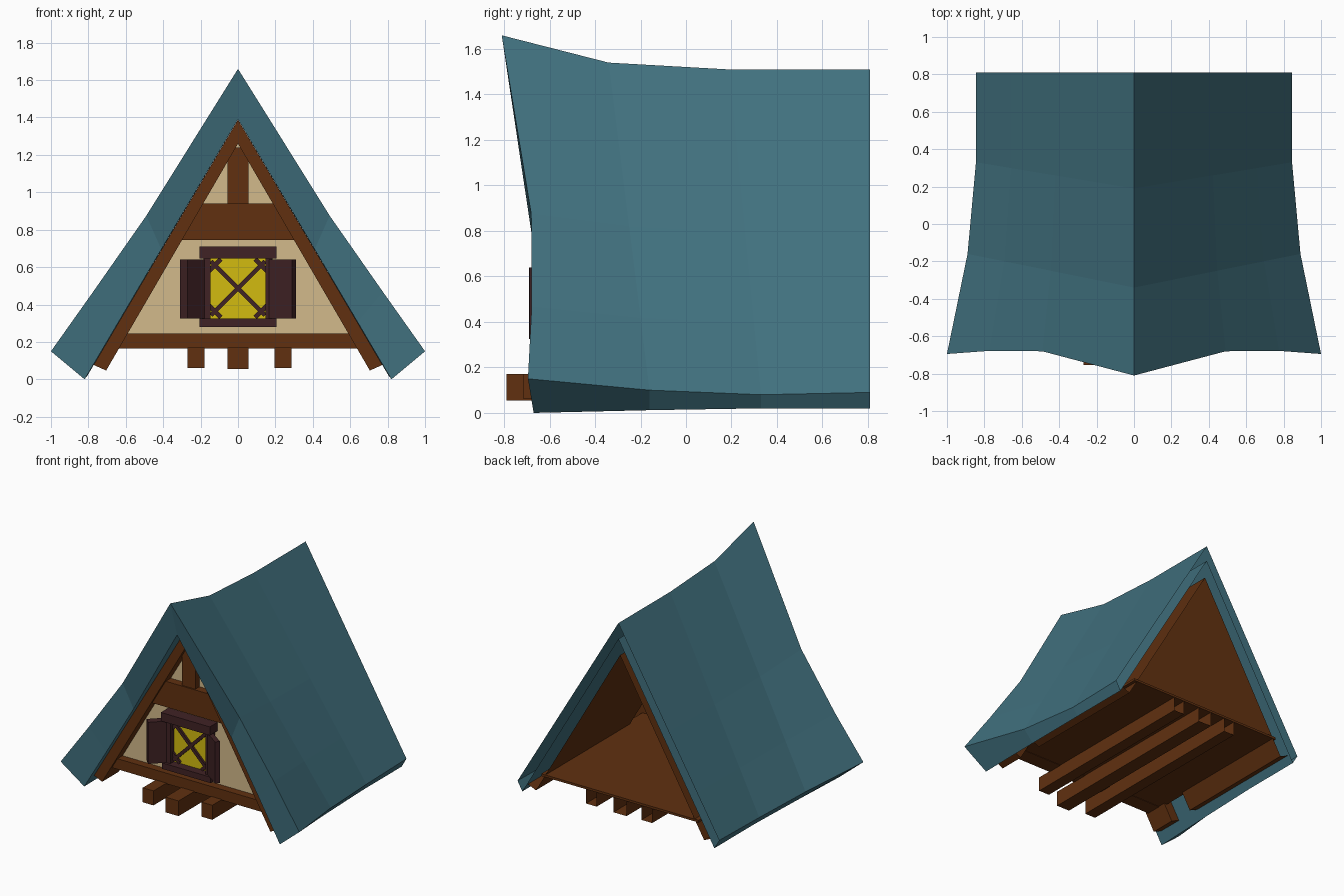
import bpy, bmesh, math
from mathutils import Vector

if "Cube" in bpy.data.objects:
    bpy.data.objects.remove(bpy.data.objects["Cube"])


def material(name, rgb):
    m = bpy.data.materials.new(name)
    m.diffuse_color = (*rgb, 1)
    m.use_nodes = True
    m.node_tree.nodes["Principled BSDF"].inputs["Base Color"].default_value = m.diffuse_color
    return m


TEAL = material("teal roof", (0.053, 0.165, 0.212))
WOOD = material("brown wood", (0.119, 0.030, 0.005))
PLASTER = material("cream plaster", (0.65, 0.49, 0.258))
GLASS = material("yellow glass", (0.65, 0.50, 0.005))
TRIM = material("dark trim", (0.051, 0.016, 0.018))


def finish(name, bm, mat, mirror=False):
    bmesh.ops.recalc_face_normals(bm, faces=bm.faces)
    me = bpy.data.meshes.new(name)
    bm.to_mesh(me)
    bm.free()
    me.materials.append(mat)
    ob = bpy.data.objects.new(name, me)
    bpy.context.collection.objects.link(ob)
    if mirror:
        ob.modifiers.new("mirror", 'MIRROR').use_clip = True
    return ob


def prism(name, pts, y0, y1, mat, mirror=False, back=True, skip=()):
    """Extrude an (x, z) outline from y0 to y1; skip lists open sides."""
    bm = bmesh.new()
    f = [bm.verts.new((x, y0, z)) for x, z in pts]
    b = [bm.verts.new((x, y1, z)) for x, z in pts]
    n = len(pts)
    bm.faces.new(f)
    if back:
        bm.faces.new(b[::-1])
    for i in range(n):
        if i not in skip:
            j = (i + 1) % n
            bm.faces.new((f[j], f[i], b[i], b[j]))
    return finish(name, bm, mat, mirror)


def rect(x0, x1, z0, z1):
    return [(x0, z0), (x1, z0), (x1, z1), (x0, z1)]


# Curved roof: rows run front to back, columns run ridge to eave
ridge = [(0, -.81, 1.66), (0, -.34, 1.54), (0, .19, 1.51), (0, .81, 1.51)]
eave = [(1, -.695, .15), (.89, -.16, .10), (.845, .33, .08), (.845, .81, .09)]
in_ridge = [(0, -.73, 1.39), (0, -.34, 1.39), (0, .19, 1.39), (0, .81, 1.39)]
in_eave = [(.82, -.67, 0), (.812, -.16, .012), (.805, .33, .02), (.805, .81, .02)]
cols = (0, .5, .78, 1)


def grid(bm, top, low, sag):
    rows = []
    for i, (a, b) in enumerate(zip(top, low)):
        row = [Vector(a).lerp(Vector(b), t) for t in cols]
        if i == 0:
            for c, off in zip((1, 2), sag):
                row[c] += Vector(off)
        rows.append([bm.verts.new(v) for v in row])
    for r, s in zip(rows, rows[1:]):
        for k in range(3):
            bm.faces.new((r[k], r[k + 1], s[k + 1], s[k]))
    return rows


bm = bmesh.new()
outer = grid(bm, ridge, eave, [(-.01, .072, -.03), (-.005, .042, -.015)])
inner = grid(bm, in_ridge, in_eave, [(0, .035, 0), (0, .018, 0)])
for k in range(3):
    bm.faces.new((outer[0][k], inner[0][k], inner[0][k + 1], outer[0][k + 1]))
for i in range(3):
    bm.faces.new((outer[i][3], inner[i][3], inner[i + 1][3], outer[i + 1][3]))
finish("roof", bm, TEAL, True)

# Front rafters and the inner slope panels share one outline
rafter = [(0, 1.26), (.705, .047), (.772, .077), (0, 1.388)]
prism("front_rafters", rafter, -.62, -.42, WOOD, True, skip=(3,))
prism("slope_panels", rafter, -.22, .79, WOOD, True, back=False, skip=(2, 3))


# Gable timbers
def cross(z0, z1):
    a, b = (1.30 - z0) / 1.7, (1.30 - z1) / 1.7
    return [(-a, z0), (a, z0), (b, z1), (-b, z1)]


prism("collar_beam", cross(.745, .94), -.60, -.48, WOOD)
prism("sill_beam", cross(.165, .245), -.60, -.48, WOOD)
prism("king_post", rect(-.055, .055, .93, 1.24), -.59, -.48, WOOD)

# Plaster gable wall
prism("gable_wall", [(-.66, .2), (.66, .2), (0, 1.32)], -.54, -.50, PLASTER)

# Floor and the joists under it
prism("floor", rect(-.66, .66, .168, .185), -.54, .79, WOOD)
for name, x, w, y, z in (("left", -.225, .09, -.755, .06),
                         ("middle", 0, .11, -.79, .055),
                         ("right", .24, .09, -.715, .06)):
    prism(name + "_joist", rect(x - w / 2, x + w / 2, z, .17), y, .79, WOOD, back=False)

# Window pane with trim
prism("window_pane", rect(-.16, .16, .31, .66), -.556, -.548, GLASS)
prism("window_header", rect(-.205, .205, .645, .71), -.63, -.53, TRIM)
prism("window_sill", rect(-.205, .205, .28, .325), -.62, -.53, TRIM)
for s, side in ((-1, "left"), (1, "right")):
    xs = sorted((s * .147, s * .185))
    prism(side + "_jamb", rect(*xs, .32, .65), -.60, -.53, TRIM)

# Diamond lattice: centre diagonals and short corner strips
cx, cz, w = 0, .487, .012
for s in (-1, 1):
    for off, half in ((0, .205), (.175, .045), (-.175, .045)):
        u = Vector((math.sqrt(.5), s * math.sqrt(.5)))
        v = Vector((-u.y, u.x))
        c = Vector((cx, cz)) + v * off
        pts = [c - u * half - v * w, c + u * half - v * w,
               c + u * half + v * w, c - u * half + v * w]
        prism("lattice_strip", [tuple(p) for p in pts], -.572, -.552, TRIM)


# Open shutters: hinge point, tip point and thickness seen from above
def shutter(name, hinge, tip, thick):
    h, t = Vector(hinge), Vector(tip)
    d = (t - h).normalized()
    n = Vector((-d.y, d.x))
    if n.y < 0:
        n = -n
    bm = bmesh.new()
    base = bm.faces.new([bm.verts.new((p.x, p.y, .325))
                         for p in (h, t, t + n * thick, h + n * thick)])
    up = bmesh.ops.extrude_face_region(bm, geom=[base], use_keep_orig=True)
    verts = [g for g in up["geom"] if isinstance(g, bmesh.types.BMVert)]
    bmesh.ops.translate(bm, verts=verts, vec=(0, 0, .315))
    finish(name, bm, TRIM)


shutter("left_shutter", (-.165, -.585), (-.27, -.69), .056)
shutter("right_shutter", (.165, -.60), (.29, -.688), .035)
